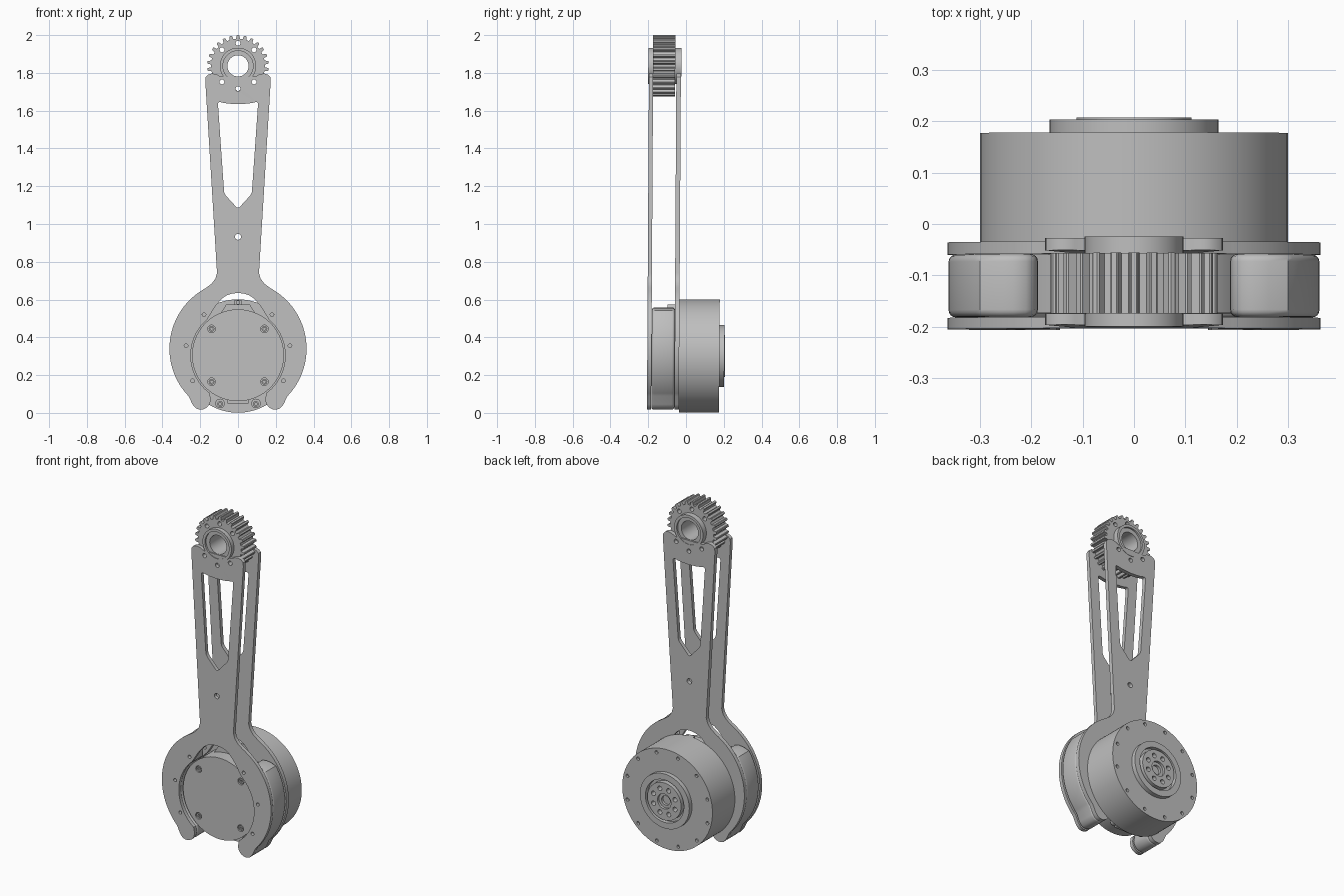
import bpy, bmesh
from math import sin, cos, pi, radians
from mathutils import Vector

cube = bpy.data.objects.get("Cube")
if cube:
    bpy.data.objects.remove(cube)


def material(name, value):
    m = bpy.data.materials.new(name)
    m.use_nodes = True
    m.diffuse_color = (value, value, value, 1)
    m.node_tree.nodes["Principled BSDF"].inputs["Base Color"].default_value = (value, value, value, 1)
    return m


GREY = material("machined grey", 0.52)
HUB_Z = 0.305      # claw and front drum axis height
DRUM_Z = 0.301     # rear drum axis height
GEAR_Z = 1.837     # pulley axis height
TILT = 0.006       # slight lean of the whole assembly


def arc(cx, cz, r, a0, a1, n):
    return [(cx + r * cos(radians(a0 + (a1 - a0) * i / n)),
             cz + r * sin(radians(a0 + (a1 - a0) * i / n))) for i in range(n + 1)]


def circle(cx, cz, r, n=24):
    return arc(cx, cz, r, 0, 360, n)[:-1]


def ring_of(cz, radius, r, count, start=0.0):
    return [circle(x, z, r, 12) for x, z in arc(0, cz, radius, start, start + 360, count)[:-1]]


def rounded(points, r):
    """Replace every corner of a polygon by a small curve."""
    out = []
    for i, p in enumerate(points):
        p, a, b = Vector(p), Vector(points[i - 1]), Vector(points[(i + 1) % len(points)])
        s = p + (a - p).normalized() * min(r, (a - p).length * .45)
        e = p + (b - p).normalized() * min(r, (b - p).length * .45)
        for k in range(6):
            t = k / 5
            out.append(tuple(s * (1 - t) ** 2 + p * 2 * t * (1 - t) + e * t * t))
    return out


def extrude(name, loops, y0, y1, bevel=0):
    """Fill front-view loops (first is the outline, others holes) and give depth."""
    data = bpy.data.curves.new(name, 'CURVE')
    data.dimensions = '2D'
    data.fill_mode = 'BOTH'
    data.extrude = (y1 - y0) / 2 - bevel
    data.bevel_depth, data.offset, data.bevel_resolution = bevel, -bevel, 3
    for pts in loops:
        s = data.splines.new('POLY')
        s.points.add(len(pts) - 1)
        for sp, (x, z) in zip(s.points, pts):
            sp.co = (x, z, 0, 1)
        s.use_cyclic_u = True
    ob = bpy.data.objects.new(name, data)
    bpy.context.collection.objects.link(ob)
    bpy.ops.object.select_all(action='DESELECT')
    ob.select_set(True)
    bpy.context.view_layer.objects.active = ob
    bpy.ops.object.convert(target='MESH')
    ob = bpy.context.object
    bm = bmesh.new()
    bm.from_mesh(ob.data)
    bmesh.ops.remove_doubles(bm, verts=bm.verts, dist=1e-5)
    for v in bm.verts:
        x, z, d = v.co
        v.co = (x, (y0 + y1) / 2 - d + TILT * (z - HUB_Z), z)
    bmesh.ops.recalc_face_normals(bm, faces=bm.faces)
    bm.to_mesh(ob.data)
    bm.free()
    ob.data.materials.clear()
    ob.data.materials.append(GREY)
    bpy.ops.object.shade_smooth_by_angle(angle=radians(35))


# Twin arm plates: narrow arm, round shoulders and an open claw around the motor
claw_tip = [(.144, .07), (.15, .047), (.164, .029), (.183, .019), (.203, .017), (.223, .024), (.241, .045)]
half = ([(0, .635), (.03, .632), (.06, .622), (.085, .605), (.12, .565)]
        + arc(0, HUB_Z, .25, 49, -53, 28) + claw_tip
        + arc(0, .34, .363, -44, 58, 30)
        + [(.165, .665), (.14, .684), (.12, .71), (.111, .74), (.173, 1.755),
           (.171, 1.777), (.158, 1.791), (.137, 1.797), (.115, 1.793), (.09, 1.78), (0, 1.78)])
plate = half + [(-x, z) for x, z in reversed(half[1:-1])]
window = rounded([(-.107, 1.648), (-.06, 1.638), (0, 1.634), (.06, 1.638), (.107, 1.648),
                  (.073, 1.16), (0, 1.08), (-.073, 1.16)], .016)
claw_holes = [(.275, .355), (.18, .52), (.24, .17)]
plate_holes = [circle(s * x, z, .01, 12) for x, z in claw_holes for s in (1, -1)]
plate_holes += [circle(s * .085, 1.752, .013, 12) for s in (1, -1)]
plate_holes += [circle(0, 1.716, .013, 12), circle(0, .932, .016, 16)]
for name, y0, y1 in (("front_arm_plate", -.205, -.183), ("back_arm_plate", -.06, -.036)):
    extrude(name, [plate, window] + plate_holes, y0, y1)

# Curved, soft-edged spacers between the claw plates
spacer = (arc(0, HUB_Z, .251, -53, 42, 24) + [(.188, .515), (.194, .54), (.21, .554), (.235, .558), (.262, .555)]
          + arc(0, .34, .361, 34, -44, 24) + claw_tip[::-1])
for name, s in (("left_claw_spacer", 1), ("right_claw_spacer", -1)):
    holes = [circle(s * x, z, .01, 12) for x, z in claw_holes[::2]]
    extrude(name, [[(s * x, z) for x, z in spacer]] + holes, -.182, -.06, .014)

# Toothed belt pulley with a hollow hub
teeth = 26
profile = []
for i in range(teeth):
    for off, r in ((-.3, .143), (-.2, .16), (-.12, .163), (.12, .163), (.2, .16), (.3, .143)):
        a = pi / 2 + 2 * pi * (i + off) / teeth
        profile.append((r * cos(a), GEAR_Z + r * sin(a)))
bolt_holes = [circle(.12 * cos(radians(a)), GEAR_Z + .12 * sin(radians(a)), .013, 12)
              for a in (45, 90, 135, 225, 270, 315)]
extrude("belt_pulley", [profile, circle(0, GEAR_Z, .056, 40)] + bolt_holes, -.184, -.066)
for name, y0, y1, b0, b1 in (("front_pulley_boss", -.209, -.18, -.198, -.18),
                             ("back_pulley_boss", -.068, -.034, -.068, -.045)):
    extrude(name, [circle(0, GEAR_Z, .096, 48), circle(0, GEAR_Z, .08, 48)], y0, y1)
    extrude(name + "_bearing", [circle(0, GEAR_Z, .08, 48), circle(0, GEAR_Z, .056, 40)], b0, b1)

# Motor: large drum behind the plates, smaller drum inside the claw
extrude("motor_drum", [circle(0, DRUM_Z, .3, 96)], -.036, .163)
extrude("motor_back_cap", [circle(0, DRUM_Z, .3, 96)] + ring_of(DRUM_Z, .275, .01, 12, 15), .163, .177)
extrude("motor_front_drum", [circle(0, HUB_Z, .243, 96)], -.16, -.036)
screws = [(sx * .14, HUB_Z + sz * .14) for sx in (1, -1) for sz in (1, -1)]
extrude("motor_front_cap", [circle(0, HUB_Z, .243, 96)] + [circle(x, z, .02, 20) for x, z in screws],
        -.174, -.16)
for i, (x, z) in enumerate(screws):
    extrude(f"cap_screw_{i + 1}", [circle(x, z, .015, 20), circle(x, z, .008, 6)], -.171, -.158)

# Mounting tabs and their screws above and below the front drum
extrude("top_tab", [rounded([(-.09, .53), (.09, .53), (.062, .575), (-.062, .575)], .008)], -.1, -.03)
extrude("cable_socket", [rounded([(-.02, .57), (.02, .57), (.02, .598), (-.02, .598)], .004),
                         circle(0, .584, .009, 12)], -.06, -.03)
extrude("bottom_tab", [rounded([(-.055, .048), (.055, .048), (.055, .08), (-.055, .08)], .006)], -.1, -.03)
for name, x in (("left_tab", .095), ("right_tab", -.095)):
    extrude(name + "_lug", [circle(x, .05, .025, 24)], -.06, -.03)
    extrude(name + "_screw", [circle(x, .047, .015, 20), circle(x, .047, .008, 6)], -.07, -.03)

# Output flange on the back of the motor
extrude("flange_ring", [circle(0, DRUM_Z, .164, 72), circle(0, DRUM_Z, .128, 64)], .17, .203)
extrude("output_hub", [circle(0, DRUM_Z, .112, 64), circle(0, DRUM_Z, .045, 40)]
        + ring_of(DRUM_Z, .077, .014, 8, 22.5), .17, .207)
extrude("hub_sleeve", [circle(0, DRUM_Z, .046, 40), circle(0, DRUM_Z, .028, 32)], .17, .192)
